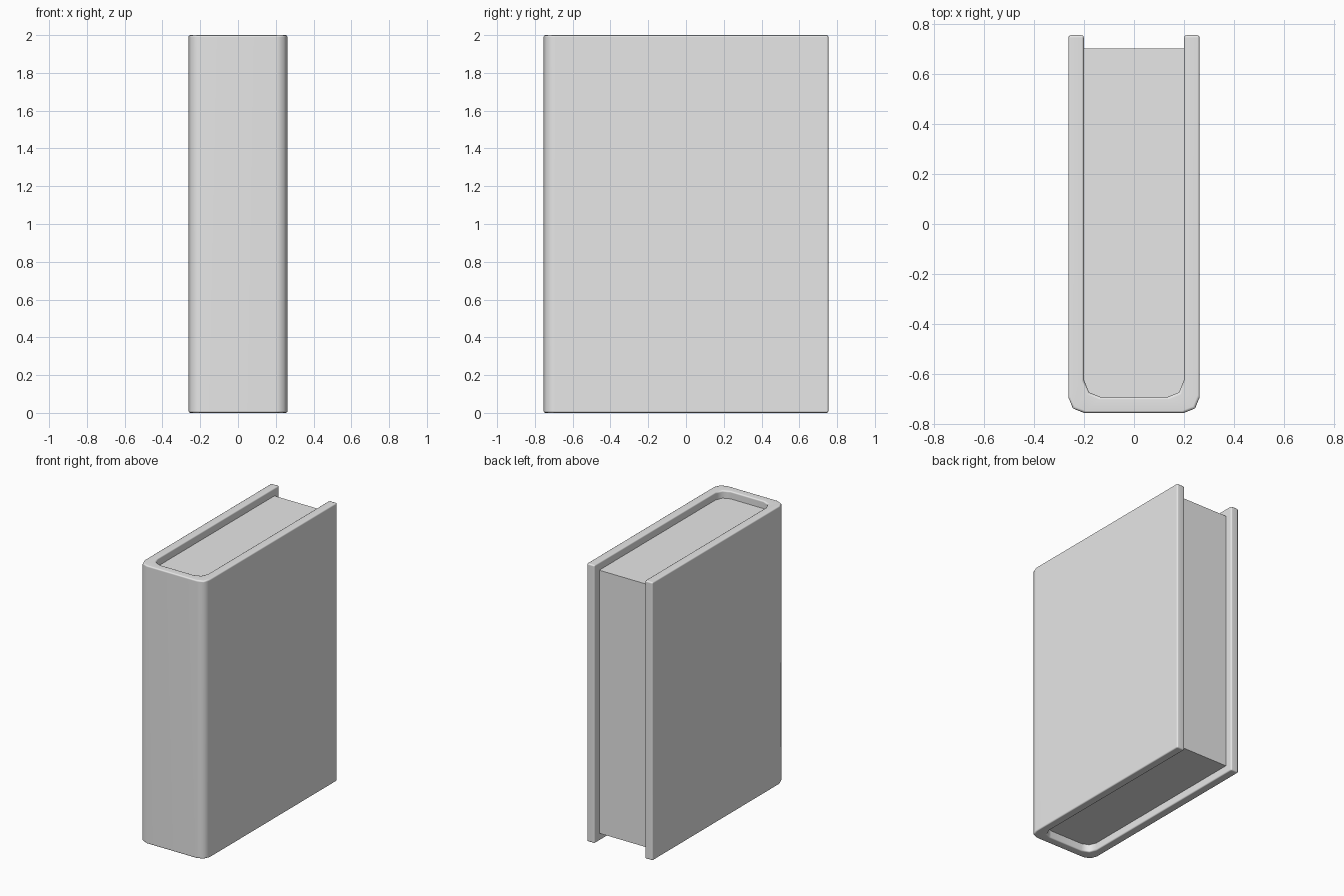
import bpy
import bmesh
from math import radians

cube = bpy.data.objects.get("Cube")
if cube:
    bpy.data.objects.remove(cube)

HEIGHT = 2.0
HALF_W, HALF_D = 0.262, 0.754
BOARD = 0.062      # cover thickness
RECESS = 0.054     # how far the pages sit inside the cover

grey = bpy.data.materials.new("plain_grey")
grey.use_nodes = True
grey.diffuse_color = (0.8, 0.8, 0.8, 1)
grey.node_tree.nodes["Principled BSDF"].inputs["Base Color"].default_value = (0.8, 0.8, 0.8, 1)


def make_object(name, bm):
    bmesh.ops.recalc_face_normals(bm, faces=bm.faces[:])
    mesh = bpy.data.meshes.new(name)
    bm.to_mesh(mesh)
    bm.free()
    mesh.materials.append(grey)
    obj = bpy.data.objects.new(name, mesh)
    bpy.context.collection.objects.link(obj)
    return obj


def u_path(half_w, front, radius):
    """Plan of a U open at the back, with two-segment rounded front corners."""
    mid = radius * 0.29
    left = [(-half_w, HALF_D), (-half_w, front + radius),
            (-half_w + mid, front + mid), (-half_w + radius, front)]
    return left + [(-x, y) for x, y in reversed(left)]


# Cover: one folded board wrapping both sides and the spine
outer = u_path(HALF_W, -HALF_D, 0.062)
inner = u_path(HALF_W - BOARD, -HALF_D + BOARD, 0.07)
bm = bmesh.new()
sections = []
for o, i in zip(outer, inner):
    sections.append([bm.verts.new((x, y, z)) for (x, y), z in
                     ((o, 0), (i, 0), (i, HEIGHT), (o, HEIGHT))])
for a, b in zip(sections, sections[1:]):
    for k in range(4):
        n = (k + 1) % 4
        bm.faces.new((a[k], a[n], b[n], b[k]))
bm.faces.new(sections[0])
bm.faces.new(sections[-1])
cover = make_object("cover", bm)

bpy.ops.object.select_all(action="DESELECT")
cover.select_set(True)
bpy.context.view_layer.objects.active = cover
bevel = cover.modifiers.new("soft_rim", "BEVEL")
bevel.width = 0.01
bevel.segments = 2
bevel.limit_method = "ANGLE"
bevel.angle_limit = radians(65)
bpy.ops.object.modifier_apply(modifier=bevel.name)
bpy.ops.object.shade_smooth_by_angle(angle=radians(60))
cover.modifiers.new("flat_boards", "WEIGHTED_NORMAL").keep_sharp = True

# Page block: plain flat box set back from the open edges
page_back = HALF_D - RECESS
page_front = -HALF_D + BOARD
bm = bmesh.new()
bmesh.ops.create_cube(bm, size=1)
bmesh.ops.scale(bm, verts=bm.verts[:], vec=(2 * (HALF_W - BOARD), page_back - page_front,
                                         HEIGHT - 2 * RECESS))
bmesh.ops.translate(bm, verts=bm.verts[:], vec=(0, (page_back + page_front) / 2, HEIGHT / 2))
make_object("page_block", bm)
